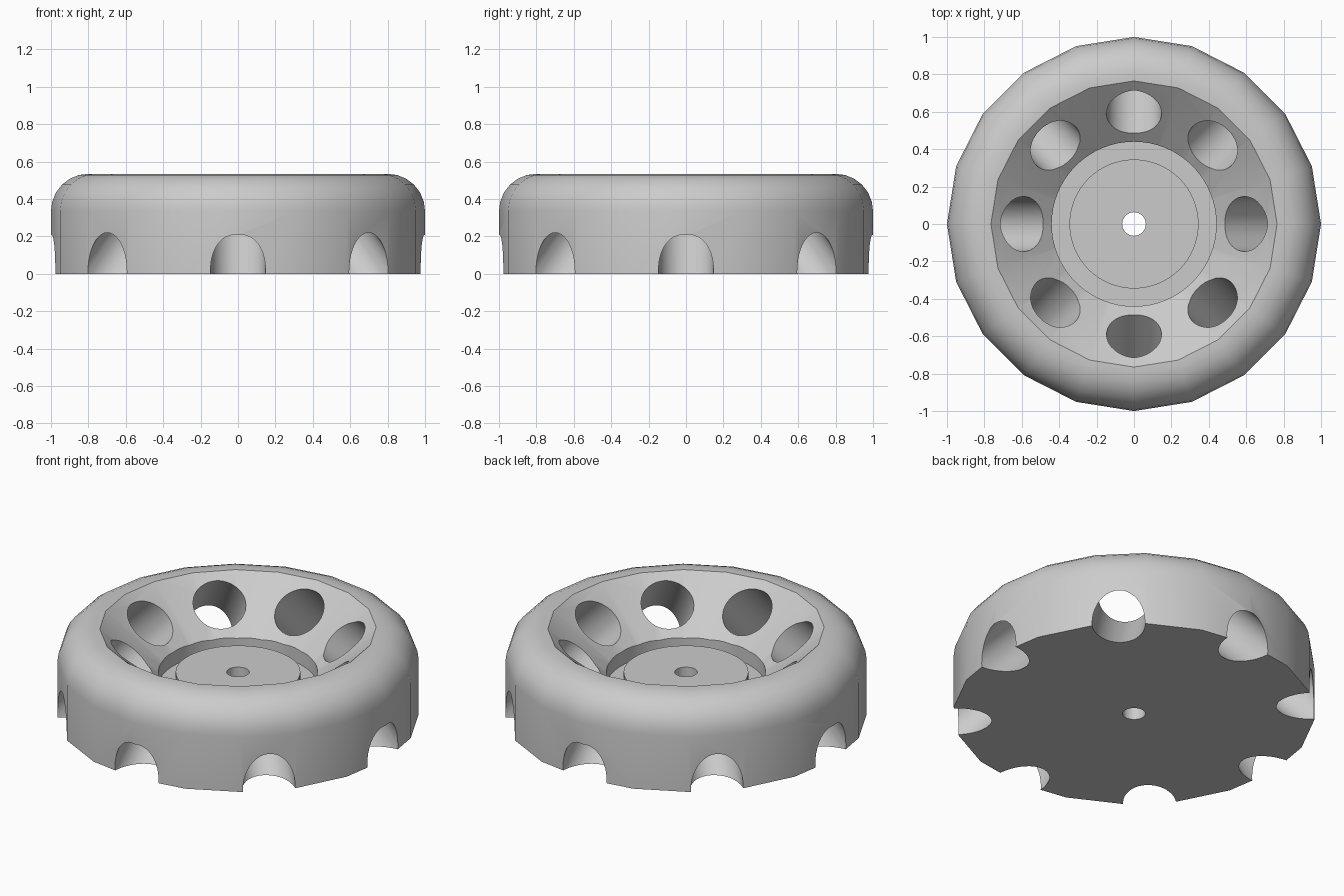
import bpy, bmesh
from math import pi, sin, cos, radians
from mathutils import Matrix, Vector

cube = bpy.data.objects.get("Cube")
if cube:
    bpy.data.objects.remove(cube, do_unlink=True)

GREY = (0.6, 0.6, 0.6, 1)
mat = bpy.data.materials.new("light grey")
mat.use_nodes = True
mat.diffuse_color = GREY
mat.node_tree.nodes["Principled BSDF"].inputs["Base Color"].default_value = GREY


def finish(name, bm):
    bmesh.ops.recalc_face_normals(bm, faces=bm.faces)
    mesh = bpy.data.meshes.new(name)
    bm.to_mesh(mesh)
    bm.free()
    mesh.materials.append(mat)
    obj = bpy.data.objects.new(name, mesh)
    bpy.context.collection.objects.link(obj)
    return obj


def revolve(name, profile, sides, closed=False):
    """Spin (radius, height) points around the z axis."""
    bm = bmesh.new()
    verts = [bm.verts.new((r, 0, z)) for r, z in profile]
    edges = [bm.edges.new(pair) for pair in zip(verts, verts[1:])]
    if closed:
        edges.append(bm.edges.new((verts[-1], verts[0])))
    bmesh.ops.spin(bm, geom=verts + edges, cent=(0, 0, 0), axis=(0, 0, 1),
                   angle=2 * pi, steps=sides)
    bmesh.ops.remove_doubles(bm, verts=bm.verts, dist=1e-4)
    return finish(name, bm)


def cut(body, cutter):
    cutter.hide_render = True
    mod = body.modifiers.new("cut", "BOOLEAN")
    mod.operation = "DIFFERENCE"
    mod.solver = "EXACT"
    mod.object = cutter
    bpy.context.view_layer.objects.active = body
    bpy.ops.object.modifier_apply(modifier=mod.name)
    bpy.data.objects.remove(cutter, do_unlink=True)


# Wheel body: straight wall, rounded shoulder, conical dish and flat hub
RADIUS, ROUND, HEIGHT, HUB_Z = 1.0, 0.2, 0.535, 0.267
shoulder = [(RADIUS - ROUND + ROUND * cos(radians(a)),
             HEIGHT - ROUND + ROUND * sin(radians(a))) for a in range(0, 91, 15)]
profile = [(0, 0), (RADIUS, 0)] + shoulder
profile += [(0.765, HEIGHT), (0.44, HUB_Z), (0, HUB_Z)]
wheel = revolve("wheel_body", profile, 20)

# Ring groove around the hub
groove = [(0.345, 0.185), (0.44, 0.185), (0.44, 0.45), (0.345, 0.45)]
cut(wheel, revolve("groove_cutter", groove, 64, closed=True))

# Axle bore
bore = [(0, -0.2), (0.063, -0.2), (0.063, 0.7), (0, 0.7)]
cut(wheel, revolve("bore_cutter", bore, 32))

# Eight round vents slanting from the dish to the lower outer edge
bm = bmesh.new()
for i in range(8):
    place = (Matrix.Rotation(i * pi / 4, 4, "Z")
             @ Matrix.Translation(Vector((0.8, 0, 0.2)))
             @ Matrix.Rotation(-pi / 4, 4, "Y"))
    bmesh.ops.create_cone(bm, cap_ends=True, segments=40, radius1=0.147,
                          radius2=0.147, depth=1.2, matrix=place)
cut(wheel, finish("vent_cutter", bm))

bpy.ops.object.select_all(action="DESELECT")
wheel.select_set(True)
bpy.context.view_layer.objects.active = wheel
bpy.ops.object.shade_smooth_by_angle(angle=radians(30))
